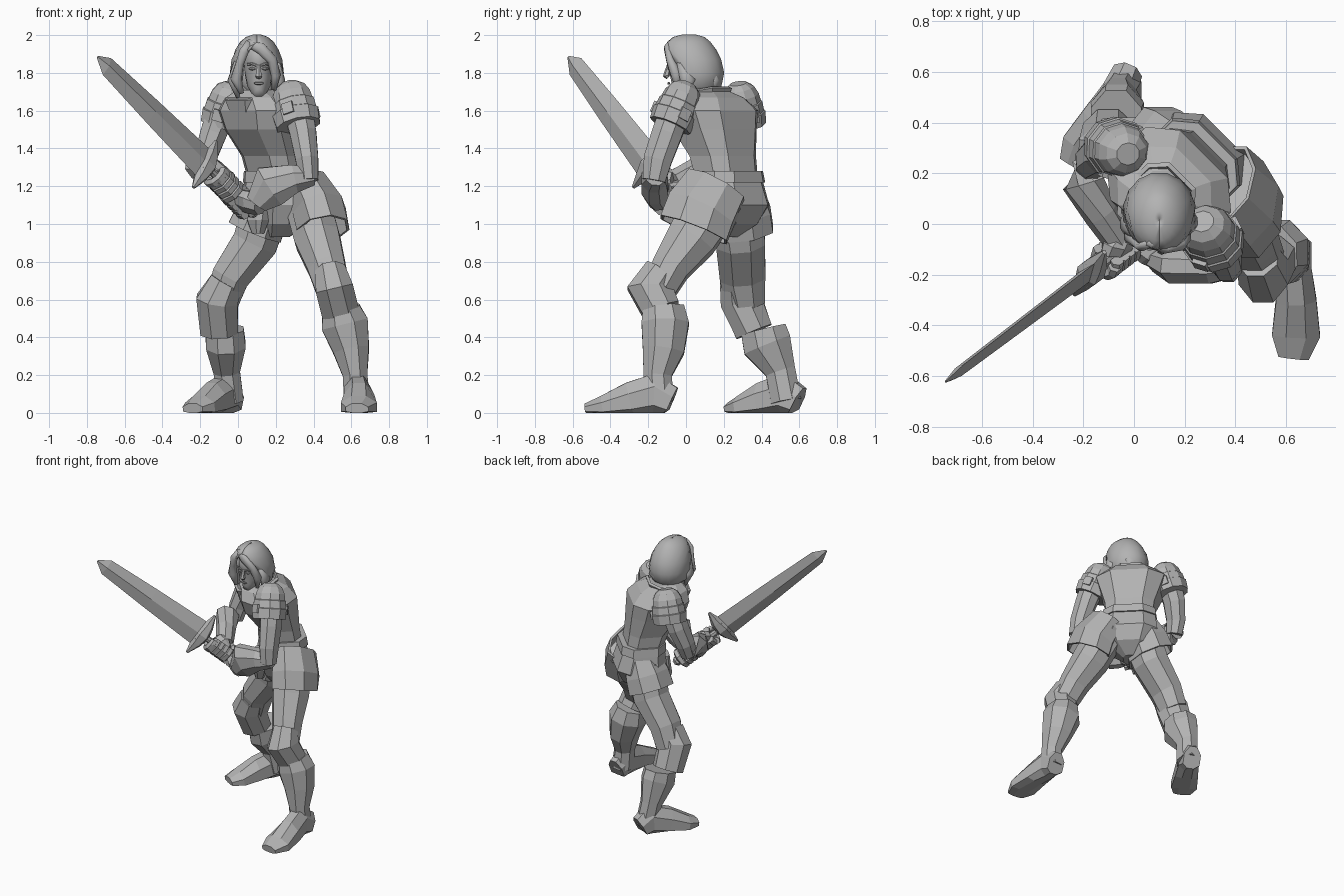
import bpy, bmesh
from math import sin, cos, pi, radians, copysign
from mathutils import Vector

cube = bpy.data.objects.get("Cube")
if cube:
    bpy.data.objects.remove(cube)

grey = bpy.data.materials.new("plain grey")
grey.use_nodes = True
TONE = (.45, .45, .45, 1)
grey.diffuse_color = TONE
grey.node_tree.nodes["Principled BSDF"].inputs["Base Color"].default_value = TONE


def skin(name, rings, closed=True, caps=True, smooth=False, thick=0):
    """Join rings of points into one surface."""
    bm = bmesh.new()
    loops = [[bm.verts.new(p) for p in ring] for ring in rings]
    count = len(loops[0])
    for low, high in zip(loops, loops[1:]):
        for i in range(count if closed else count - 1):
            j = (i + 1) % count
            bm.faces.new((low[i], low[j], high[j], high[i]))
    if caps:
        bm.faces.new(loops[0])
        bm.faces.new(loops[-1])
    bmesh.ops.recalc_face_normals(bm, faces=bm.faces)
    mesh = bpy.data.meshes.new(name)
    bm.to_mesh(mesh)
    bm.free()
    mesh.materials.append(grey)
    part = bpy.data.objects.new(name, mesh)
    bpy.context.collection.objects.link(part)
    if smooth:
        for face in mesh.polygons:
            face.use_smooth = True
    if thick:
        shell = part.modifiers.new("thickness", 'SOLIDIFY')
        shell.thickness, shell.offset = thick, 0


def limb(name, path, sides=8, facing=(0, -1, 0), floor=None, **options):
    """Loft along a path of (x, y, z, half width, half depth)."""
    centres = [Vector(p[:3]) for p in path]
    facing, rings, grow = Vector(facing), [], 1 / cos(pi / sides)
    for i, (c, p) in enumerate(zip(centres, path)):
        tangent = centres[min(i + 1, len(path) - 1)] - centres[max(i - 1, 0)]
        side = tangent.cross(facing).normalized()
        front = side.cross(tangent).normalized()
        ring = []
        for k in range(sides):
            a = 2 * pi * (k + .5) / sides
            v = c + grow * (side * p[3] * cos(a) + front * p[4] * sin(a))
            if floor is not None:
                v.z = max(v.z, floor)
            ring.append(v)
        rings.append(ring)
    skin(name, rings, **options)


def body(v, u, z):
    """Turned torso frame: v to the model's right, u to its back."""
    return Vector(((u - v), (u + v), z * 2 ** .5)) / 2 ** .5


def trunk(name, sections, tilt=0, **options):
    """Loft of chamfered boxes given as (z, half width, front, back)."""
    rings = []
    for z, w, front, back in sections:
        ring = []
        for k in range(8):
            a = 2 * pi * (k + .5) / 8
            x, y = (copysign(abs(t) ** .65, t) for t in (cos(a), sin(a)))
            ring.append(body(w * x, (front + back) / 2 + (back - front) / 2 * y, z + tilt * y))
        rings.append(ring)
    skin(name, rings, **options)


# Torso, belt and collar
trunk("pelvis", [(.93, .05, .22, .36), (1.0, .15, .17, .46), (1.1, .21, .14, .51), (1.24, .19, .16, .46)])
trunk("breastplate", [(1.22, .17, .18, .44), (1.36, .18, .13, .42), (1.5, .22, .02, .41),
                      (1.6, .25, -.01, .4), (1.67, .18, .0, .34), (1.71, .1, .04, .25)])
trunk("belt", [(1.22, .2, .15, .48), (1.28, .19, .15, .47)])
trunk("collar", [(1.63, .1, .0, .25), (1.69, .13, -.02, .27)], tilt=.035, caps=False, thick=.02)
trunk("loin_flap", [(.95, .03, .12, .18), (1.02, .06, .1, .2), (1.16, .07, .12, .2)])

# Legs: thighs, knees, greaves, boots
limb("left_thigh", [(.36, .16, 1.14, .12, .15), (.42, .03, .92, .12, .13), (.47, -.08, .77, .1, .1), (.5, -.14, .66, .09, .09)])
limb("right_thigh", [(.16, .26, 1.12, .13, .14), (.09, .29, .9, .12, .13), (-.04, .3, .72, .1, .12), (-.09, .32, .58, .09, .1)])
limb("left_hip_guard", [(.37, .16, 1.2, .1, .16), (.43, .08, 1.07, .13, .18), (.45, .04, .97, .13, .18)], caps=False, thick=.015)
limb("right_hip_guard", [(.18, .27, 1.17, .1, .13), (.13, .28, 1.06, .13, .16), (.09, .29, .96, .14, .165)], caps=False, thick=.015)
limb("left_knee_guard", [(.49, -.13, .75, .08, .09), (.51, -.19, .66, .1, .12), (.54, -.13, .54, .1, .1)])
limb("right_knee_guard", [(-.06, .28, .69, .09, .1), (-.11, .29, .6, .11, .11), (-.1, .36, .43, .1, .1)])
limb("left_greave", [(.545, -.12, .55, .1, .11), (.565, -.11, .47, .125, .125), (.6, -.12, .33, .095, .11), (.62, -.15, .2, .065, .075), (.63, -.14, .06, .07, .075)])
limb("right_greave", [(-.07, .41, .44, .1, .12), (-.065, .43, .36, .105, .13), (-.06, .5, .22, .07, .08), (-.04, .53, .06, .07, .08)])
limb("left_boot", [(.64, -.08, .05, .06, .09), (.63, -.17, .09, .07, .12), (.64, -.3, .06, .08, .1), (.64, -.44, .03, .095, .06), (.63, -.53, .02, .06, .03)],
     facing=(0, 0, 1), floor=0)
limb("right_boot", [(-.03, .59, .05, .06, .09), (-.06, .52, .09, .07, .12), (-.13, .41, .06, .08, .1), (-.2, .3, .03, .09, .06), (-.24, .23, .02, .06, .03)],
     facing=(0, 0, 1), floor=0)

# Arms with flared gauntlet cuffs
limb("left_upper_arm", [(.31, -.04, 1.64, .08, .08), (.345, -.1, 1.48, .07, .08), (.365, -.15, 1.34, .06, .075), (.375, -.17, 1.23, .05, .06)])
limb("right_upper_arm", [(-.07, .29, 1.64, .08, .08), (-.13, .28, 1.48, .07, .08), (-.17, .25, 1.36, .06, .07), (-.18, .22, 1.27, .05, .06)])
limb("left_forearm", [(.4, -.16, 1.25, .045, .05), (.3, -.17, 1.24, .075, .065), (.17, -.165, 1.2, .115, .07), (.1, -.14, 1.11, .06, .05)])
limb("right_forearm", [(-.19, .24, 1.29, .05, .05), (-.2, .16, 1.31, .075, .08), (-.13, .04, 1.28, .06, .065), (-.06, -.07, 1.23, .05, .055)])


def pauldron(name, inner, outer):
    """Stacked shoulder bands, each stepping outward, with two buckles."""
    inner, outer = Vector(inner), Vector(outer)
    steps = [(-.12, .045), (0, .08), (.2, .1), (.4, .106), (.42, .112), (.66, .115), (.68, .122), (1, .115)]
    path = [(*inner.lerp(outer, t), r, r * .95) for t, r in steps]
    limb(name, path, sides=10)
    axis = (outer - inner).normalized()
    for number, turn in enumerate((Vector((-.3, -1, 0)), Vector((1, .5, 0)))):
        out = (turn - axis * turn.dot(axis)).normalized()
        spot = inner.lerp(outer, .7) + out * .112
        limb(f"{name}_buckle_{number}", [(*(spot + axis * h), .03, .014) for h in (-.03, .03)], sides=4, facing=out)


pauldron("left_pauldron", (.275, .0, 1.72), (.32, -.085, 1.52))
pauldron("right_pauldron", (-.03, .28, 1.72), (-.085, .31, 1.52))

# Sword frame: along the blade, across its width, through its flat
guard = Vector((-.17, -.19, 1.31))
along = Vector((-.57, -.43, .57)).normalized()
level = along.cross(Vector((0, 0, 1))).normalized()
across = (level.cross(along) + level * .2).normalized()
flat = along.cross(across)


def sword_part(name, sections, sides=4):
    """Loft along the sword: (distance, half width, half thickness)."""
    rings = []
    for s, w, t in sections:
        ring = [guard + along * s + across * w * cos(2 * pi * k / sides) + flat * t * sin(2 * pi * k / sides) for k in range(sides)]
        rings.append(ring)
    skin(name, rings)


sword_part("blade", [(0, .095, .028), (.45, .078, .024), (.84, .058, .02), (.92, .008, .004)])
sword_part("guard_block", [(-.04, .05, .035), (.03, .07, .04)], 8)
sword_part("grip", [(-.38, .022, .022), (-.02, .022, .022)], 8)
sword_part("pommel", [(-.42, .02, .02), (-.4, .035, .035), (-.37, .03, .03), (-.36, .02, .02)], 8)
for sign, name in ((1, "upper"), (-1, "lower")):
    arm = [(0, 0, .05), (.07, .0, .035), (.16, .01, .008)]
    limb(f"{name}_guard_arm", [(*(guard + across * sign * a + along * b), r, r) for a, b, r in arm], sides=6, facing=along)


def hand(name, s, wrist):
    """Palm beside the grip, four fingers and a thumb wrapped around it."""
    centre = guard - along * s
    out = centre - wrist
    out = (out - along * out.dot(along)).normalized()
    turn = along.cross(out)
    back = centre - out * .03
    limb(name + "_palm", [(*wrist, .05, .05), (*wrist.lerp(back, .6), .07, .055), (*(back + out * .02), .075, .045)], facing=turn)
    for f in range(5):
        thumb = f == 4
        hub = centre + along * (.075 if thumb else .056 - .037 * f)
        path = []
        for step in range(6):
            a = radians(-130 + 48 * step) * (-.7 if thumb else 1)
            path.append((*(hub + out * .052 * cos(a) + turn * .052 * sin(a)), .023, .023))
        limb(f"{name}_{'thumb' if thumb else 'finger'}_{f}", path, sides=6, facing=along)


hand("right_hand", .16, Vector((-.055, -.06, 1.23)))
hand("left_hand", .3, Vector((.12, -.14, 1.1)))

# Head: neck, skull and features
limb("neck", [(.13, .12, 1.6, .07, .07), (.11, .04, 1.8, .055, .06)], sides=10, smooth=True)
HEAD = .11
skull = [(1.69, .022, -.09, -.04), (1.705, .04, -.097, .02), (1.74, .062, -.096, .08), (1.8, .074, -.097, .13),
         (1.85, .078, -.098, .15), (1.9, .08, -.1, .14), (1.95, .06, -.07, .11)]
limb("face", [(HEAD, (f + b) / 2, z, w, (b - f) / 2) for z, w, f, b in skull], sides=16, smooth=True)
limb("nose", [(HEAD, -.09, 1.84, .009, .01), (HEAD, -.1, 1.8, .013, .014), (HEAD, -.104, 1.785, .018, .016), (HEAD, -.095, 1.775, .012, .01)], sides=6)
limb("mouth", [(HEAD + x, -.092, 1.745, h, h) for x, h in ((-.026, .003), (-.01, .007), (.01, .007), (.026, .003))], sides=6, facing=(0, 0, 1))
for sign, name in ((1, "left"), (-1, "right")):
    limb(name + "_eye", [(HEAD + sign * x, y, 1.822, h, h) for x, y, h in ((.018, -.09, .003), (.034, -.088, .008), (.052, -.076, .003))],
         sides=6, facing=(0, 0, 1))
    limb(name + "_brow", [(HEAD + sign * x, y, z, .005, .006) for x, y, z in ((.012, -.095, 1.84), (.035, -.093, 1.848), (.06, -.078, 1.845))],
         sides=6, facing=(0, 0, 1))

# Hair: shell open at the face, each row (z, half width, front, back, opening half angle)
rows = [(1.69, .08, -.02, .14, 84), (1.73, .12, -.09, .18, 78), (1.8, .135, -.1, .195, 66), (1.87, .125, -.11, .18, 48),
        (1.92, .11, -.11, .155, 22), (1.96, .085, -.095, .125, 0), (1.985, .055, -.065, .095, 0), (1.997, .02, -.02, .05, 0),
        (1.998, .001, .014, .016, 0)]
rings = []
for z, w, f, b, gap in rows:
    ring = []
    for k in range(21):
        a = radians(gap + (360 - 2 * gap) * k / 20)
        wave = 1 + .03 * (k % 2) * (z < 1.9)
        ring.append((.1 + w * wave * sin(a), (f + b) / 2 - (b - f) / 2 * wave * cos(a), z))
    rings.append(ring)
skin("hair", rings, closed=False, caps=False, smooth=True, thick=.012)
locks = {
    "left_fringe": [(.05, -.07, 1.96, .02, .015), (.12, -.1, 1.93, .03, .016), (.18, -.085, 1.87, .026, .02), (.2, -.05, 1.79, .025, .03), (.19, -.04, 1.71, .012, .012)],
    "right_fringe": [(.06, -.075, 1.96, .02, .015), (.03, -.09, 1.91, .025, .016), (.01, -.07, 1.85, .022, .022), (-.01, -.05, 1.77, .03, .03), (.02, -.05, 1.69, .012, .012)],
    "left_lock": [(.2, -.02, 1.86, .02, .03), (.225, .01, 1.76, .025, .04), (.2, .01, 1.67, .01, .015)],
    "right_lock": [(0, -.02, 1.86, .02, .03), (-.03, 0, 1.76, .025, .04), (0, .01, 1.67, .01, .015)],
    "back_lock": [(.1, .14, 1.84, .07, .04), (.11, .15, 1.75, .09, .035), (.12, .13, 1.68, .04, .02)],
}
for name, path in locks.items():
    limb(name, path, smooth=True)
